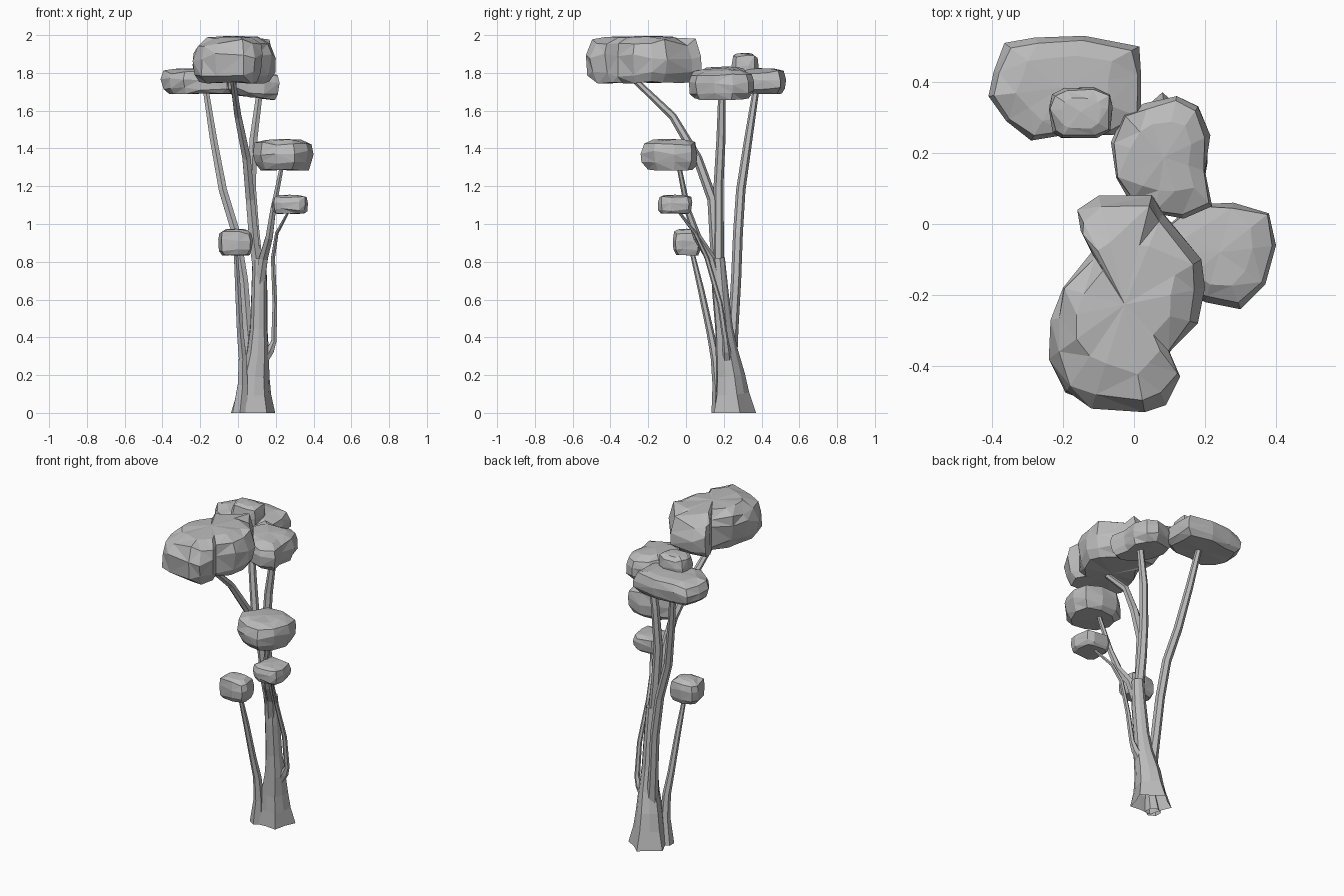
import bpy, bmesh, math, random
from mathutils import Vector

if "Cube" in bpy.data.objects:
    bpy.data.objects.remove(bpy.data.objects["Cube"])
random.seed(4)

grey = bpy.data.materials.new("plain grey")
grey.use_nodes = True
GREY = (0.5, 0.5, 0.5, 1)
grey.diffuse_color = GREY
grey.node_tree.nodes["Principled BSDF"].inputs["Base Color"].default_value = GREY


def finish(bm, name):
    bmesh.ops.recalc_face_normals(bm, faces=bm.faces)
    mesh = bpy.data.meshes.new(name)
    bm.to_mesh(mesh)
    bm.free()
    mesh.materials.append(grey)
    obj = bpy.data.objects.new(name, mesh)
    bpy.context.collection.objects.link(obj)
    return obj


def bridge(bm, rings):
    for low, high in zip(rings, rings[1:]):
        n = len(low)
        for i in range(n):
            j = (i + 1) % n
            bm.faces.new((low[i], low[j], high[j], high[i]))


def limb(name, path, sides=6, flute=0.0):
    """Tapered faceted tube through (x, y, z, radius) points."""
    bm = bmesh.new()
    pts = [Vector(p[:3]) for p in path]
    rings = []
    for k, p in enumerate(pts):
        tangent = pts[min(k + 1, len(pts) - 1)] - pts[max(k - 1, 0)]
        if k == 0:
            tangent = Vector((0, 0, 1))
        tangent.normalize()
        u = Vector((0, 1, 0)).cross(tangent).normalized()
        v = tangent.cross(u)
        ring = []
        for i in range(sides):
            a = math.tau * (i + 0.5) / sides
            r = path[k][3] * (1 - flute * (i % 2) / (1 + k))
            ring.append(bm.verts.new(p + r * (math.cos(a) * u + math.sin(a) * v)))
        rings.append(ring)
    bridge(bm, rings)
    bm.faces.new(rings[-1])
    return finish(bm, name)


# Relative width and height of each layer of a leaf clump
LAYERS = ((0.80, 0.0), (0.96, 0.2), (1.0, 0.55), (0.92, 0.85), (0.6, 0.97))


def clump(name, outline, z0, z1, tilt=(0, 0), jitter=0.05):
    """Chunky faceted leaf mass with the given plan outline."""
    bm = bmesh.new()
    n = len(outline)
    cx = sum(p[0] for p in outline) / n
    cy = sum(p[1] for p in outline) / n
    h = z1 - z0

    def place(x, y, s, f):
        dx, dy = (x - cx) * s, (y - cy) * s
        z = z0 + h * f + dx * tilt[0] + dy * tilt[1]
        return bm.verts.new((cx + dx, cy + dy, z))

    rings = []
    for s, f in LAYERS:
        ring = []
        for x, y in outline:
            wob = 0 if s == 1 else random.uniform(-jitter, jitter)
            lift = random.uniform(-jitter, jitter) * (0.4 if f in (0, 0.97) else 1.5)
            ring.append(place(x, y, s + wob, f + lift))
        rings.append(ring)
    bridge(bm, rings)
    for ring, f in ((rings[0], 0.0), (rings[-1], 1.0)):
        hub = place(cx, cy, 1, f)
        for i in range(n):
            bm.faces.new((ring[i], ring[(i + 1) % n], hub))
    bmesh.ops.triangulate(bm, faces=bm.faces)
    return finish(bm, name)


def block(x0, x1, y0, y1, power=0.55, sides=12):
    """Rounded rectangular outline filling the given extents."""
    def part(c):
        return math.copysign(abs(c) ** power, c)
    out = []
    for i in range(sides):
        a = math.tau * (i + random.uniform(-0.2, 0.2)) / sides
        out.append(((x0 + x1) / 2 + (x1 - x0) / 2 * part(math.cos(a)),
                    (y0 + y1) / 2 + (y1 - y0) / 2 * part(math.sin(a))))
    return out


# Trunk with a flared, fluted foot
limb("trunk", [(.08, .248, 0, .123), (.085, .24, .1, .095), (.09, .232, .2, .08),
               (.105, .215, .32, .062), (.11, .2, .45, .048), (.113, .18, .65, .044),
               (.113, .168, .82, .038)], sides=10, flute=0.25)

# Branches
limb("canopy_branch", [(.11, .175, .72, .03), (.085, .155, .9, .029), (.065, .14, 1.13, .027),
                       (.045, .06, 1.35, .025), (0, -.07, 1.57, .021), (-.03, -.29, 1.78, .016)])
limb("middle_branch", [(.11, .17, .74, .03), (.085, .172, 1.0, .028), (.072, .172, 1.2, .026),
                       (.082, .185, 1.45, .024), (.115, .19, 1.7, .019)])
limb("back_branch", [(.07, .235, .25, .035), (.05, .25, .45, .028), (.03, .265, .7, .027),
                     (-.01, .275, .95, .026), (-.08, .29, 1.18, .025),
                     (-.13, .33, 1.45, .022), (-.175, .375, 1.74, .017)])
limb("left_branch", [(.11, .175, .65, .03), (.135, .13, .82, .027), (.165, .06, .93, .022),
                     (.185, .01, 1.07, .017), (.235, -.04, 1.32, .012)])
limb("thin_left_branch", [(.12, .22, .25, .03), (.17, .215, .33, .024), (.19, .21, .38, .016),
                          (.195, .18, .58, .014), (.185, .11, .82, .012),
                          (.205, .05, .95, .01), (.275, -.05, 1.08, .007)])
limb("front_branch", [(.01, .18, 0, .045), (.025, .17, .15, .03), (.025, .155, .29, .024),
                      (.012, .13, .42, .02), (0, .08, .65, .017), (-.012, .03, .86, .012)])

# Leaf clumps
clump("top_canopy", [(.08, .03), (.05, .08), (-.1, .08), (-.16, .04), (-.15, -.02), (-.12, -.08),
                     (-.2, -.18), (-.235, -.27), (-.24, -.38), (-.19, -.47), (-.12, -.52),
                     (.03, -.53), (.09, -.51), (.13, -.43), (.1, -.36), (.18, -.28),
                     (.2, -.18), (.19, -.1)], 1.75, 1.995, tilt=(0, .01), jitter=.06)
clump("back_clump", [(.02, .3), (.02, .42), (.015, .5), (-.14, .53), (-.28, .525), (-.365, .51),
                     (-.395, .43), (-.41, .36), (-.36, .29), (-.29, .235), (-.2, .25),
                     (-.06, .25)], 1.69, 1.825)
clump("back_topknot", block(-.24, -.06, .24, .385, sides=10), 1.76, 1.905)
clump("middle_clump", [(.22, .05), (.2, .15), (.215, .25), (.18, .33), (.12, .36), (.03, .34),
                       (-.03, .31), (-.065, .23), (-.05, .13), (-.01, .06), (.06, .03),
                       (.14, .015)], 1.67, 1.825, tilt=(-.12, 0))
clump("left_clump", [(.4, -.06), (.38, .03), (.28, .06), (.17, .055), (.1, 0), (.08, -.08),
                     (.12, -.18), (.2, -.22), (.3, -.24), (.37, -.17)], 1.285, 1.45)
clump("small_left_clump", block(.18, .37, -.15, .035, sides=10), 1.055, 1.155)
clump("front_clump", block(-.105, .08, -.07, .08, sides=8), .835, .975)
